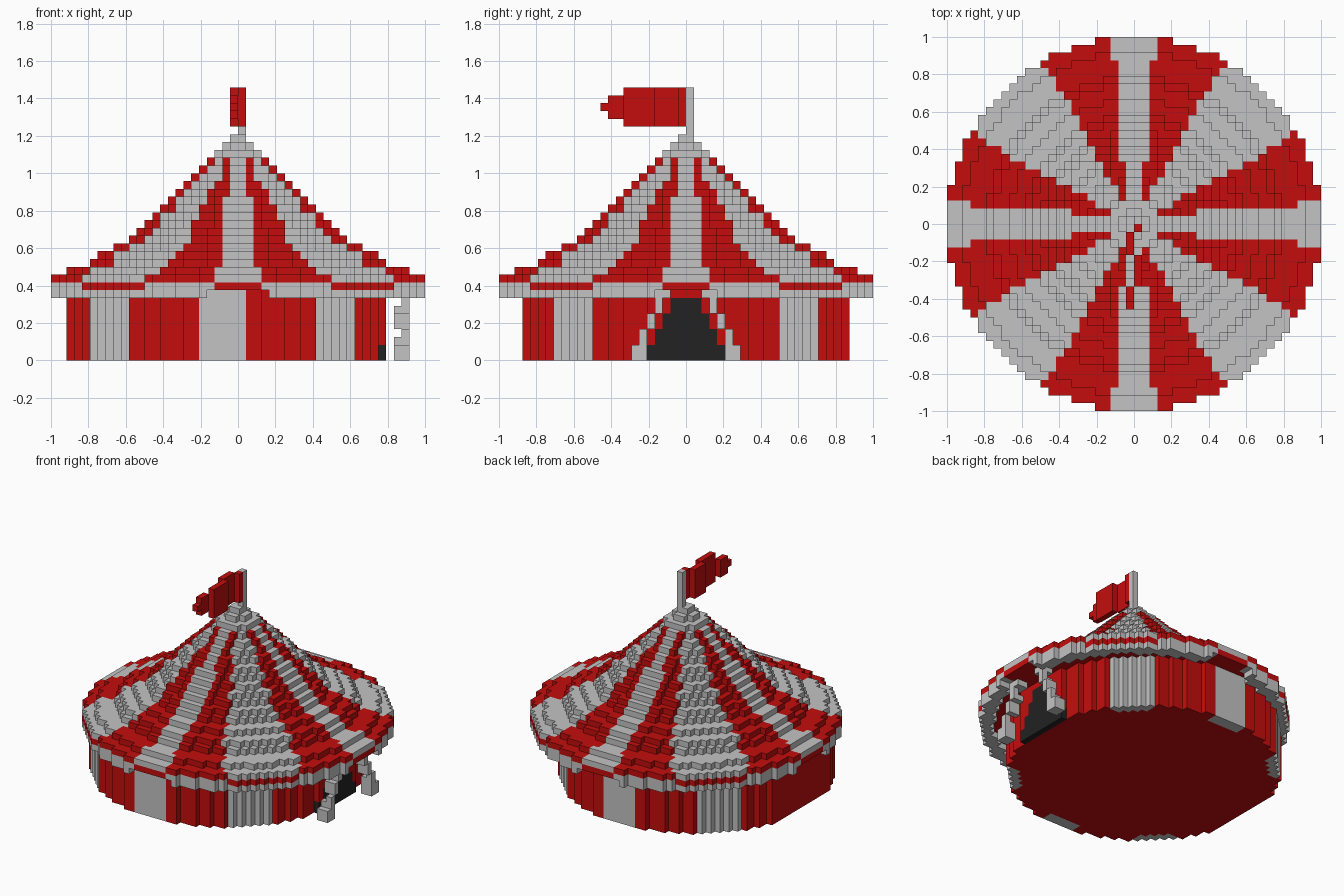
import bpy, bmesh, math

cube = bpy.data.objects.get("Cube")
if cube:
    bpy.data.objects.remove(cube, do_unlink=True)

V = 1 / 24  # edge of one block


def material(name, rgb):
    m = bpy.data.materials.new(name)
    m.use_nodes = True
    m.diffuse_color = (*rgb, 1)
    bsdf = next(n for n in m.node_tree.nodes if n.type == 'BSDF_PRINCIPLED')
    bsdf.inputs["Base Color"].default_value = (*rgb, 1)
    bsdf.inputs["Roughness"].default_value = 0.8
    return m


RED, WHITE, DARK = 0, 1, 2
MATS = [material("red canvas", (0.55, 0.004, 0.004)),
        material("pale canvas", (0.55, 0.55, 0.55)),
        material("dark opening", (0.016, 0.016, 0.016))]

# Corner loops of the six block sides, keyed by outward direction
SIDES = {
    (1, 0, 0): [(1, 0, 0), (1, 1, 0), (1, 1, 1), (1, 0, 1)],
    (-1, 0, 0): [(0, 0, 0), (0, 0, 1), (0, 1, 1), (0, 1, 0)],
    (0, 1, 0): [(0, 1, 0), (0, 1, 1), (1, 1, 1), (1, 1, 0)],
    (0, -1, 0): [(0, 0, 0), (1, 0, 0), (1, 0, 1), (0, 0, 1)],
    (0, 0, 1): [(0, 0, 1), (1, 0, 1), (1, 1, 1), (0, 1, 1)],
    (0, 0, -1): [(0, 0, 0), (0, 1, 0), (1, 1, 0), (1, 0, 0)],
}


def build(name, cells):
    """Make one object from {(x, y, z): colour}, keeping only outer faces."""
    bm = bmesh.new()
    verts = {}
    for (x, y, z), colour in cells.items():
        for (dx, dy, dz), loop in SIDES.items():
            if (x + dx, y + dy, z + dz) in cells:
                continue
            corners = []
            for a, b, c in loop:
                key = (x + a, y + b, z + c)
                if key not in verts:
                    verts[key] = bm.verts.new([k * V for k in key])
                corners.append(verts[key])
            bm.faces.new(corners).material_index = colour
    mesh = bpy.data.meshes.new(name)
    for m in MATS:
        mesh.materials.append(m)
    bm.to_mesh(mesh)
    bm.free()
    ob = bpy.data.objects.new(name, mesh)
    bpy.context.collection.objects.link(ob)
    return ob


def box(x0, x1, y0, y1, z0, z1, colour):
    return {(x, y, z): colour for x in range(x0, x1)
            for y in range(y0, y1) for z in range(z0, z1)}


def disc(radius, cx=0):
    """Block columns whose centres lie in a circle: x, y, distance."""
    n = int(radius) + 1
    for x in range(cx - n, cx + n):
        for y in range(-n, n):
            d = math.hypot(x + 0.5 - cx, y + 0.5)
            if d <= radius:
                yield x, y, d


def axis_offsets(x, y):
    """Distance across and along the nearest of the four main axes."""
    return sorted((abs(x + 0.5), abs(y + 0.5)))


def roof_colour(x, y):
    across, along = axis_offsets(x, y)
    d = math.hypot(across, along)
    bar = 1 if d < 8 else 2 if d < 21 else 3
    limit = 31 if d > 22.8 else 28.5
    angle = math.degrees(math.atan2(across, along))
    return RED if d > 3.6 and across > bar and angle < limit else WHITE


# Stepped striped roof, one disc per layer
ROOF = [24, 22, 19, 18, 16, 14, 13, 12, 11, 10, 9, 8, 7, 6, 5, 4, 3, 2, 1]
roof = {}
for k, r in enumerate(ROOF):
    for x, y, d in disc(r):
        roof[x, y, 10 + k] = roof_colour(x, y)
build("roof", roof)

# Red canvas lining under the eaves
build("roof_lining", {(x, y, 9): RED for x, y, d in disc(22)})

# Hanging valance with the roof colours swapped and a gap at each axis
valance = {}
for x, y, d in disc(24):
    if d > 22:
        across, along = axis_offsets(x, y)
        valance[x, y, 9] = WHITE if roof_colour(x, y) == RED else RED
        if across > 3.6:
            valance[x, y, 8] = WHITE
build("valance", valance)

# Round wall, flattened at the back of the hall, with upright stripes
DOOR = [5, 5, 4, 4, 3, 3, 2, 2]  # half width of the opening per layer
wall = {}
for x, y, d in disc(21, -2):
    if x < -22:
        continue
    u, v = abs(x + 2.5), abs(y + 0.5)
    across, along = min(u, v), max(u, v)
    stripe = across > 12 and along < 17 and d > 19.5
    panel = u < 3 and d > 19.5
    for z in range(9):
        colour = WHITE if stripe or panel else RED
        if x == 18 and z < 8 and v < DOOR[z]:
            colour = DARK
        wall[x, y, z] = colour
build("wall", wall)

# Drawn-back entrance flaps, standing clear of the wall
for name, side in (("left_entrance_flap", 1), ("right_entrance_flap", -1)):
    flap = {}
    for z, y0, y1 in [(0, 5, 7), (1, 5, 7), (2, 5, 6), (3, 5, 6), (4, 4, 5),
                      (5, 4, 5), (6, 3, 4), (7, 3, 4), (8, 2, 4)]:
        for y in range(y0, y1):
            for x in ((20, 21) if z % 4 < 3 else (21,)):
                flap[x, y if side > 0 else -1 - y, z] = WHITE
    build(name, flap)

# Flagpole and waving pennant
build("flagpole", box(0, 1, 0, 1, 29, 35, WHITE))
flag = {}
for x, y0, y1, z0, z1 in [(0, -1, 0, 30, 35), (-1, -4, -1, 30, 35),
                          (0, -8, -4, 30, 35), (-1, -10, -8, 31, 34),
                          (-1, -11, -10, 32, 33)]:
    flag.update(box(x, x + 1, y0, y1, z0, z1, RED))
build("flag", flag)
